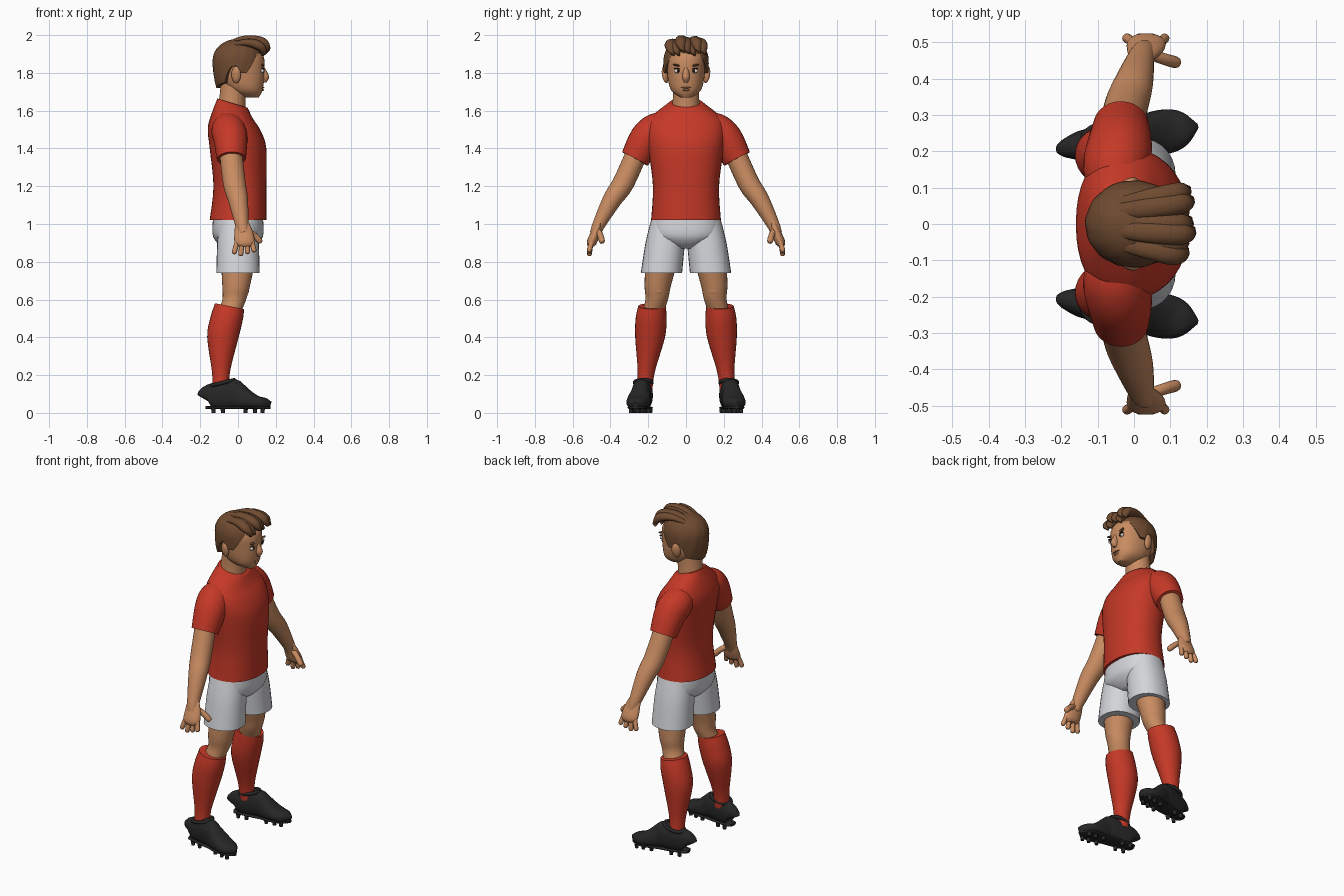
import bpy, bmesh, math
from mathutils import Vector, Matrix

cube = bpy.data.objects.get("Cube")
if cube:
    bpy.data.objects.remove(cube, do_unlink=True)


def material(name, *rgb):
    made = bpy.data.materials.new(name)
    made.use_nodes = True
    made.diffuse_color = (*rgb, 1)
    made.node_tree.nodes["Principled BSDF"].inputs["Base Color"].default_value = (*rgb, 1)
    return made


SKIN = material("skin", .58, .26, .12)
HAIR = material("brown hair", .16, .07, .03)
RED = material("red cloth", .56, .04, .02)
WHITE = material("white cloth", .66, .67, .7)
BLACK = material("black leather", .02, .02, .02)
EYE = material("eye white", .7, .68, .64)
IRIS = material("dark iris", .02, .01, .01)
LIP = material("lip", .42, .16, .08)
FORWARD, UP = Vector((1, 0, 0)), Vector((0, 0, 1))


def finish(name, bm, mat):
    bmesh.ops.recalc_face_normals(bm, faces=bm.faces)
    mesh = bpy.data.meshes.new(name)
    bm.to_mesh(mesh)
    bm.free()
    mesh.materials.append(mat)
    part = bpy.data.objects.new(name, mesh)
    bpy.context.collection.objects.link(part)
    bpy.ops.object.select_all(action='DESELECT')
    part.select_set(True)
    bpy.context.view_layer.objects.active = part
    bpy.ops.object.shade_smooth_by_angle(angle=math.radians(50))


def skin_loops(name, bm, loops, mat):
    """Join rings of vertices into a closed surface with capped ends."""
    for lower, upper in zip(loops, loops[1:]):
        for k in range(len(lower)):
            bm.faces.new((lower[k], lower[k - 1], upper[k - 1], upper[k]))
    bm.faces.new(loops[0])
    bm.faces.new(loops[-1])
    finish(name, bm, mat)


def spline(rows, steps):
    """Catmull-Rom resampling of rows of numbers."""
    out, last = [], len(rows) - 1
    for i in range(last):
        before, start, end, after = (Vector(rows[max(0, min(last, i + k))]) for k in (-1, 0, 1, 2))
        for j in range(steps):
            t = j / steps
            pull_in, pull_out = (end - before) / 2, (after - start) / 2
            ease = t * t * (3 - 2 * t)
            out.append(start.lerp(end, ease) + pull_in * t * (1 - t) ** 2 - pull_out * t * t * (1 - t))
    return out + [Vector(rows[-1])]


def loft(name, rings, mat, side=1, ref=None, power=2, lean=0, sides=28, steps=4):
    """Rings are (x, y, z, radius u, radius v): level, or square to the path if ref gives u."""
    rows = spline(rings, steps)
    centres = [Vector((row[0], row[1] * side, row[2])) for row in rows]
    bm, loops, last = bmesh.new(), [], len(rows) - 1
    for i, row in enumerate(rows):
        u, v = FORWARD, Vector((0, 1, 0))
        if ref:
            along = (centres[min(i + 1, last)] - centres[max(i - 1, 0)]).normalized()
            u = (ref - along * ref.dot(along)).normalized()
            v = along.cross(u)
        ring = []
        for k in range(sides):
            angle = math.tau * k / sides
            c, s = math.cos(angle), math.sin(angle)
            du = max(row[3], .001) * math.copysign(abs(c) ** (2 / power), c)
            dv = max(row[4], .001) * math.copysign(abs(s) ** (2 / power), s)
            tilt = UP * (lean * du * (i / last) ** 4)
            ring.append(bm.verts.new(centres[i] + u * du + v * dv + tilt))
        loops.append(ring)
    skin_loops(name, bm, loops, mat)


def trunk(name, rows, mat, **options):
    """Part on the middle plane, from rows of (x, z, depth radius, width radius)."""
    loft(name, [(x, 0, z, deep, wide) for x, z, deep, wide in rows], mat, sides=40, **options)


def limb(name, rows, mat, side, flat=.95, **options):
    """Part at one side, from rows of (x, y, z, radius)."""
    loft(name, [(x, y, z, r, r * flat) for x, y, z, r in rows], mat, side, **options)


def tube(name, points, radius, mat, side, ref):
    tip = Vector(points[-1]) * 1.5 - Vector(points[-2]) / 2
    tip = Vector(points[-1]) + (tip - Vector(points[-1])).normalized() * radius * .7
    rings = [(*p, radius, radius) for p in points] + [(*tip, radius / 2, radius / 2)]
    loft(name, rings, mat, side, ref, sides=12, steps=3)


def ball(name, centre, size, mat, roll=0, yaw=0):
    turn = Matrix.Rotation(roll, 4, 'X') @ Matrix.Rotation(yaw, 4, 'Z')
    place = Matrix.Translation(centre) @ turn @ Matrix.Diagonal((*size, 1))
    bm = bmesh.new()
    bmesh.ops.create_uvsphere(bm, u_segments=20, v_segments=12, radius=1, matrix=place)
    finish(name, bm, mat)


# Shirt, shorts waist, neck and head
trunk("shirt_body", [(0, 1.02, .15, .185), (.01, 1.2, .14, .175), (0, 1.4, .15, .2), (-.02, 1.5, .14, .21),
                     (-.03, 1.57, .11, .18), (-.03, 1.64, .08, .09)], RED, power=2.2, lean=-.3)
trunk("shorts_waist", [(0, 1.06, .13, .175), (0, .95, .135, .185), (0, .9, .11, .13), (0, .87, .07, .06)],
      WHITE, power=2.3)
trunk("neck", [(-.04, 1.56, .08, .08), (-.03, 1.66, .07, .07), (-.02, 1.76, .07, .07)], SKIN)
trunk("head", [(.07, 1.67, .04, .03), (.04, 1.71, .09, .08), (.01, 1.8, .13, .1), (.01, 1.9, .12, .1),
               (0, 1.96, .04, .04)], SKIN, power=2.2)

# Face
trunk("nose", [(.13, 1.83, .01, .01), (.14, 1.78, .025, .02), (.14, 1.75, .01, .01)], SKIN)
ball("mouth", (.13, 0, 1.722), (.01, .027, .004), LIP)
ball("lower_lip", (.125, 0, 1.71), (.012, .02, .007), SKIN)
for s, tag in ((1, "left_"), (-1, "right_")):
    ball(tag + "eye", (.127, s * .044, 1.81), (.01, .02, .011), EYE, yaw=-s / 4)
    ball(tag + "iris", (.135, s * .042, 1.81), (.004, .008, .009), IRIS)
    ball(tag + "upper_lid", (.13, s * .044, 1.822), (.01, .02, .003), IRIS, s / 10, -s / 4)
    ball(tag + "eyebrow", (.13, s * .046, 1.84), (.01, .026, .006), HAIR, s / 5, -s / 4)
    ball(tag + "ear", (-.01, s * .11, 1.79), (.026, .016, .045), SKIN, -s / 6, s / 3)

# Hair cap with forehead, sideburn, ear and nape heights
HAIRLINE = [(0, 1.89), (45, 1.88), (70, 1.8), (85, 1.8), (92, 1.84), (108, 1.83), (125, 1.75), (181, 1.72)]


def hair_edge(angle):
    for (a, low), (b, high) in zip(HAIRLINE, HAIRLINE[1:]):
        if angle <= b:
            return low + (high - low) * (angle - a) / (b - a)


bm, loops, columns, levels = bmesh.new(), [], 72, 18
for i in range(1, levels + 2):
    ring = []
    for k in range(columns):
        angle = math.tau * k / columns
        edge = hair_edge(abs(math.degrees(math.remainder(angle, math.tau))))
        t = min(i, levels) / levels
        z = 1.98 - (1.98 - edge) * t ** 1.7
        rise = (z - 1.86) / (.12 if z > 1.86 else .25)
        swell = max(0, 1 - abs(rise) ** 2.2) ** .5 * (1 + .01 * t * math.sin(13 * angle + 9 * t))
        if i > levels:
            swell *= .8
        ring.append(bm.verts.new((.134 * swell * math.cos(angle), .12 * swell * math.sin(angle), z)))
    loops.append(ring)
skin_loops("hair_cap", bm, loops, HAIR)

# Swept quiff made of overlapping locks
for i in range(-3, 4):
    y = i * .028
    drop = y * y + .01 * math.sin(2 * i)
    loft("hair_lock", [(-.05, y * .6, 1.95 - drop, .01, .02), (.04, y * .8, 1.97 - drop, .02, .03),
                       (.12 - drop, y, 1.955 - drop, .025, .03), (.145 - drop, y + .01, 1.92 - drop, .015, .02),
                       (.14 - drop, y + .02, 1.9 - drop, .002, .004)], HAIR, ref=UP, sides=14)

# Boot rows: position along the foot, top height, half width
BOOT = [(-.17, .12, .02), (-.15, .15, .04), (-.04, .18, .05), (0, .16, .05), (.05, .12, .06),
        (.1, .09, .06), (.14, .08, .045), (.17, .06, .01)]


def foot_y(x):
    return .24 + x / 6


for s, tag in ((1, "left_"), (-1, "right_")):
    # Sleeve, arm and hand
    limb(tag + "sleeve", [(-.04, .09, 1.52, .07), (-.05, .15, 1.5, .09), (-.04, .21, 1.45, .09),
                          (-.035, .27, 1.345, .077)], RED, s, 1, ref=FORWARD)
    limb(tag + "arm", [(-.04, .25, 1.4, .06), (-.02, .33, 1.22, .06), (0, .39, 1.13, .053),
                       (.02, .46, 1, .036), (.03, .48, .95, .03)], SKIN, s, ref=FORWARD)
    limb(tag + "palm", [(.02, .46, 1.01, .035), (.03, .48, .95, .05), (.035, .5, .9, .052),
                        (.035, .5, .88, .03)], SKIN, s, .5, ref=FORWARD)
    for i in range(4):
        root, tip = i * .024, i * .035 - .02
        tube(tag + "finger", [(root, .493, .92), ((root + tip) / 2, .505, .885),
                              (tip, .512, .84 + .01 * abs(i - 1))], .013, SKIN, s, FORWARD)
    tube(tag + "thumb", [(.04, .47, .97), (.08, .455, .945), (.115, .445, .91)], .016, SKIN, s, UP)

    # Shorts leg, bare leg and sock
    limb(tag + "shorts_leg", [(0, .13, .74, .115), (0, .11, .9, .11), (0, .09, 1.02, .1)], WHITE, s, power=2.2)
    limb(tag + "leg", [(0, .13, .8, .09), (-.01, .15, .67, .073), (-.02, .155, .6, .063),
                       (-.05, .18, .52, .06)], SKIN, s)
    limb(tag + "sock", [(-.09, .22, .12, .044), (-.09, .21, .22, .048), (-.08, .19, .4, .083),
                        (-.06, .185, .5, .086), (-.045, .18, .565, .077)], RED, s, lean=-.2)
    ball(tag + "kneecap", (.025, s * .15, .655), (.034, .042, .045), SKIN)

    # Boot with sole, collar, laces and studs
    loft(tag + "boot", [(x, foot_y(x), (top + .02) / 2, (top - .02) / 2, wide) for x, top, wide in BOOT],
         BLACK, s, UP, power=2.3)
    loft(tag + "sole", [(x, foot_y(x), .028, .008, wide * .9) for x, top, wide in BOOT], BLACK, s, UP, power=3)
    circle = [math.tau * k / 12 for k in range(13)]
    tube(tag + "boot_collar", [(.06 * math.cos(a) - .08, foot_y(-.08) + .045 * math.sin(a),
                                .16 + .015 * math.cos(a)) for a in circle], .01, BLACK, s, UP)
    for i in range(4):
        x, z = .023 * i - .01, .17 - .018 * i
        tube(tag + "lace", [(x, foot_y(x) + d, z - abs(d) / 2) for d in (-.03, 0, .03)], .007, BLACK, s, UP)
    for x in (-.13, -.08, .04, .09, .13):
        for d in (-.03, .03):
            y = foot_y(x) + d
            loft(tag + "stud", [(x, y, 0, .01, .01), (x, y, .03, .013, .013)], BLACK, s, sides=10, steps=1)
